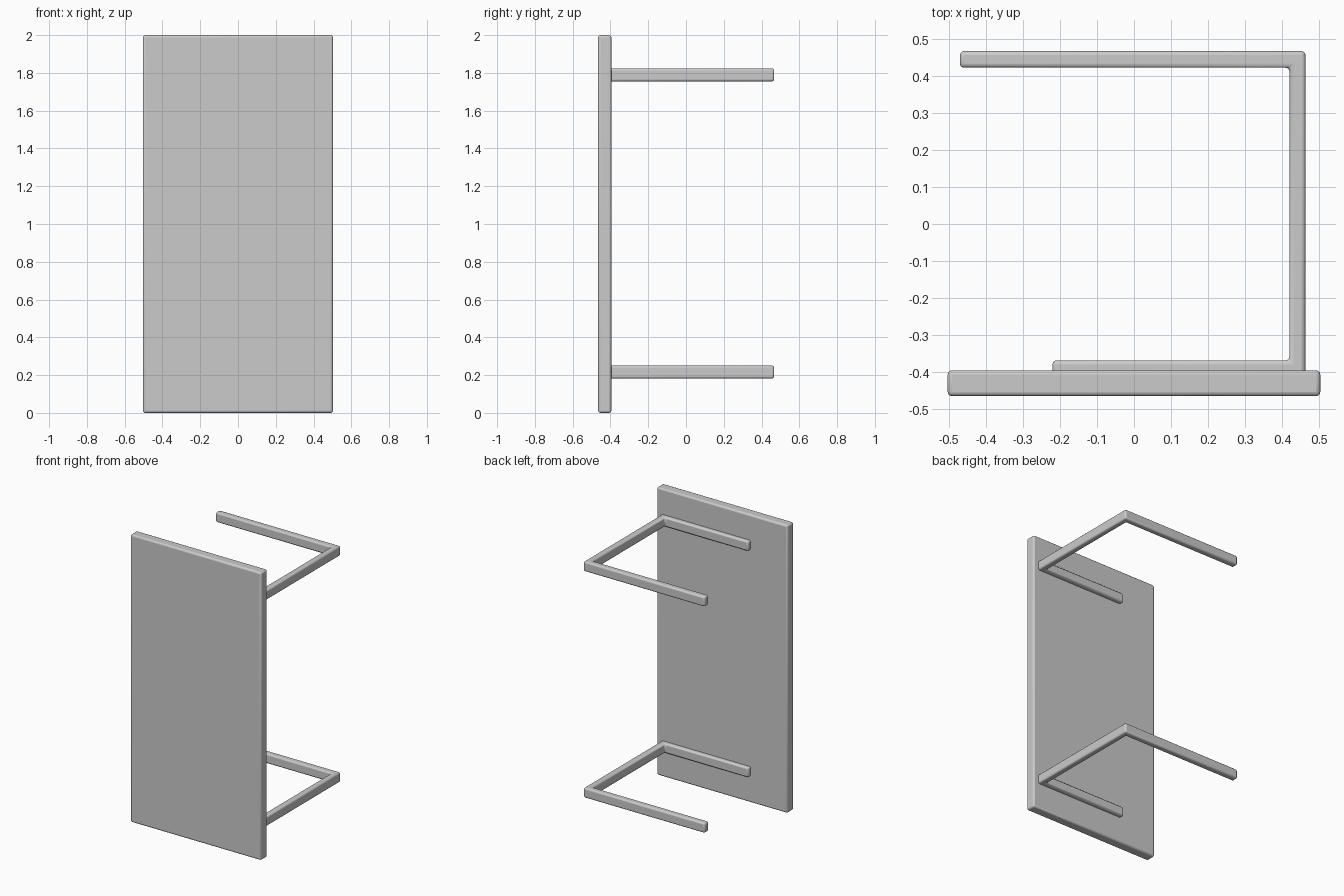
import bpy, bmesh, math

if "Cube" in bpy.data.objects:
    bpy.data.objects.remove(bpy.data.objects["Cube"])


def extruded_part(name, outline, z0, z1, bevel):
    """Extrude a plan-view outline from z0 to z1 and round its edges."""
    bm = bmesh.new()
    face = bm.faces.new([bm.verts.new((x, y, z0)) for x, y in outline])
    top = bmesh.ops.extrude_face_region(bm, geom=[face])["geom"]
    bmesh.ops.translate(bm, vec=(0, 0, z1 - z0),
                        verts=[v for v in top if isinstance(v, bmesh.types.BMVert)])
    bmesh.ops.recalc_face_normals(bm, faces=bm.faces)
    mesh = bpy.data.meshes.new(name)
    bm.to_mesh(mesh)
    bm.free()
    obj = bpy.data.objects.new(name, mesh)
    bpy.context.collection.objects.link(obj)
    mod = obj.modifiers.new("rounded_edges", "BEVEL")
    mod.width = bevel
    mod.segments = 3
    bpy.ops.object.select_all(action="DESELECT")
    obj.select_set(True)
    bpy.context.view_layer.objects.active = obj
    bpy.ops.object.shade_smooth_by_angle(angle=math.radians(40))
    return obj


# Upright front panel
extruded_part("front_panel",
              [(-0.503, -0.465), (0.503, -0.465), (0.503, -0.395), (-0.503, -0.395)],
              0.0, 2.0, 0.012)

# C-shaped brackets: short arm against the panel, side bar, long rear arm
bracket = [(-0.22, -0.412), (0.463, -0.412), (0.463, 0.467), (-0.47, 0.467),
           (-0.47, 0.422), (0.42, 0.422), (0.42, -0.368), (-0.22, -0.368)]
for name, z in (("lower_bracket", 0.182), ("upper_bracket", 1.755)):
    extruded_part(name, bracket, z, z + 0.068, 0.011)
